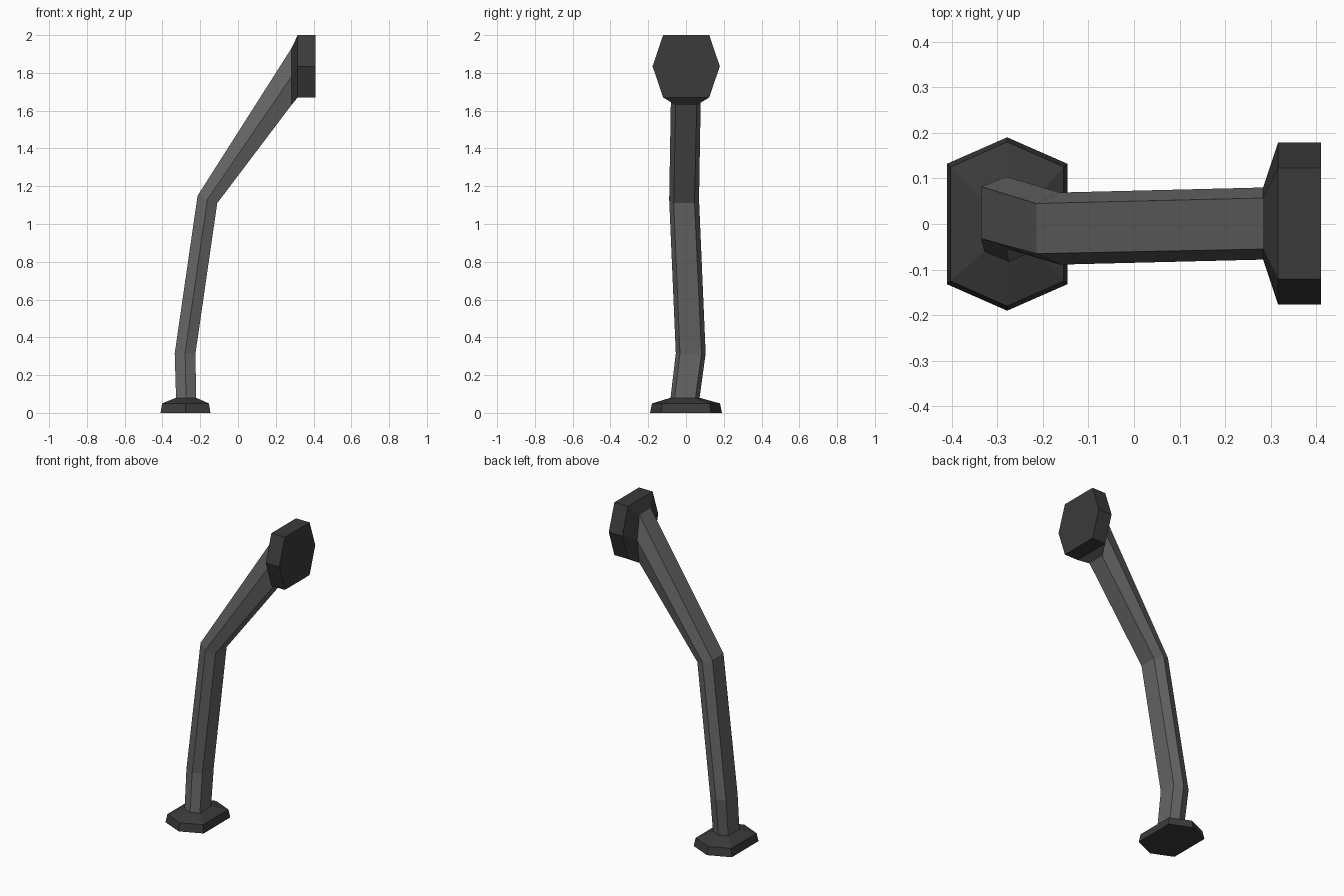
import bpy
import bmesh
from mathutils import Vector

cube = bpy.data.objects.get("Cube")
if cube:
    bpy.data.objects.remove(cube, do_unlink=True)


def make_material(name, value):
    mat = bpy.data.materials.new(name)
    mat.use_nodes = True
    color = (value, value, value, 1)
    mat.diffuse_color = color
    mat.node_tree.nodes["Principled BSDF"].inputs["Base Color"].default_value = color
    return mat


def hexagon(center, half, flat, point):
    """Six corners: flat sides at +-half, pointed corners along y."""
    c, u = Vector(center), Vector((half[0], 0, half[1]))
    y = Vector((0, 1, 0))
    return [c - u - y * flat, c - y * point, c + u - y * flat,
            c + u + y * flat, c + y * point, c - u + y * flat]


def loft(name, rings, mat, caps=(True, True)):
    """Flat-faced skin through a chain of hexagons."""
    bm = bmesh.new()
    loops = [[bm.verts.new(p) for p in hexagon(*r)] for r in rings]
    for a, b in zip(loops, loops[1:]):
        for i in range(6):
            j = (i + 1) % 6
            bm.faces.new((a[i], a[j], b[j], b[i]))
    for loop, capped in zip((loops[0], loops[-1]), caps):
        if capped:
            bm.faces.new(loop)
    bmesh.ops.recalc_face_normals(bm, faces=bm.faces)
    mesh = bpy.data.meshes.new(name)
    bm.to_mesh(mesh)
    bm.free()
    mesh.materials.append(mat)
    obj = bpy.data.objects.new(name, mesh)
    bpy.context.collection.objects.link(obj)
    return obj


arm_gray = make_material("arm gray", 0.13)
plate_gray = make_material("dark plate gray", 0.043)

# Cross-sections where the bent arm meets the two plates
foot_ring = ((-0.275, -0.005, 0.08), (0.053, 0), 0.055, 0.077)
head_ring = ((0.283, 0.001, 1.78), (0, -0.15), 0.056, 0.079)

# Bent arm, flaring into the upper plate
loft("bent_arm", [
    foot_ring,
    ((-0.28, 0.025, 0.315), (0.055, 0), 0.057, 0.079),
    ((-0.162, -0.01, 1.13), (0.052, -0.02), 0.055, 0.079),
    head_ring,
], arm_gray)

# Floor plate with a sloped collar
loft("floor_plate", [
    ((-0.278, 0, 0), (0.132, 0), 0.132, 0.19),
    ((-0.278, 0, 0.05), (0.124, 0), 0.125, 0.18),
    foot_ring,
], plate_gray)

# Upright end plate with a sloped collar
loft("end_plate", [
    head_ring,
    ((0.316, 0.001, 1.835), (0, -0.165), 0.122, 0.178),
    ((0.41, 0.001, 1.835), (0, -0.165), 0.122, 0.178),
], plate_gray)
